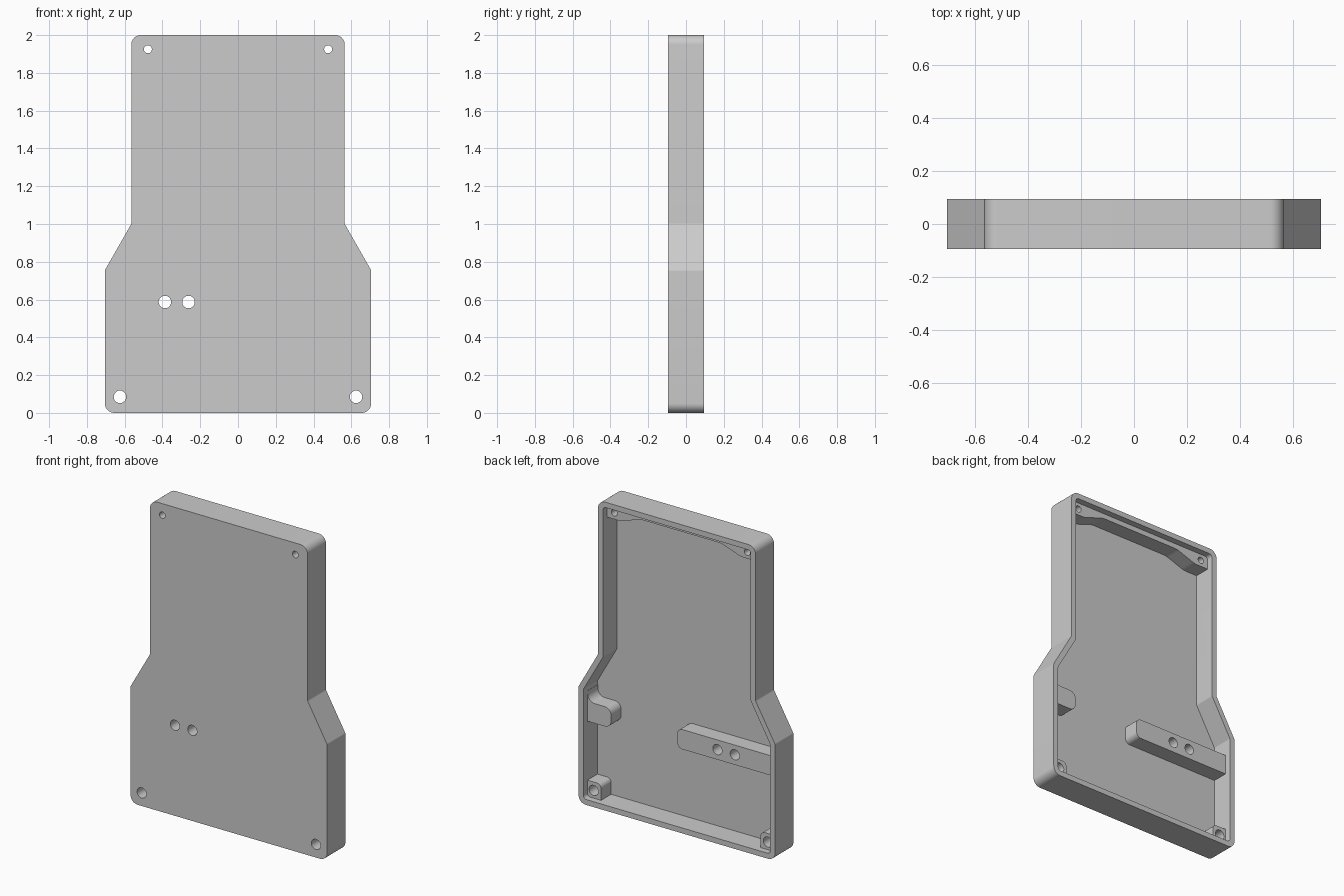
import bpy
import bmesh
import math
from mathutils import Vector

if "Cube" in bpy.data.objects:
    bpy.data.objects.remove(bpy.data.objects["Cube"], do_unlink=True)

FRONT, BACK = -0.094, 0.094      # outer faces
FLOOR, LEDGE = -0.05, 0.053      # inside floor, top of bosses and ribs
WALL = 0.035
EMBED = 0.015                    # how far fittings sink into the shell

grey = bpy.data.materials.new("plain grey")
grey.use_nodes = True
grey.diffuse_color = (0.6, 0.6, 0.6, 1)
grey.node_tree.nodes["Principled BSDF"].inputs["Base Color"].default_value = (0.6, 0.6, 0.6, 1)


def rounded(corners, steps=8):
    """Outline from (x, z, radius) corners, each rounded with an arc."""
    out = []
    for i, (x, z, r) in enumerate(corners):
        p = Vector((x, z))
        if r == 0:
            out.append(p)
            continue
        a = (Vector(corners[i - 1][:2]) - p).normalized()
        b = (Vector(corners[(i + 1) % len(corners)][:2]) - p).normalized()
        half = a.angle(b) / 2
        reach = r / math.tan(half)
        centre = p + (a + b).normalized() * (r / math.sin(half))
        start, end = p + a * reach - centre, p + b * reach - centre
        for k in range(steps + 1):
            arm = start.lerp(end, k / steps).normalized()
            out.append(centre + arm * r)
    return out


def mirrored(half):
    return half + [(-x, z, r) for x, z, r in reversed(half)]


def prism(name, outline, y0, y1):
    """Extrude an x-z outline along y."""
    bm = bmesh.new()
    face = bm.faces.new([bm.verts.new((p[0], y0, p[1])) for p in outline])
    ext = bmesh.ops.extrude_face_region(bm, geom=[face], use_keep_orig=True)["geom"]
    bmesh.ops.translate(bm, vec=(0, y1 - y0, 0),
                        verts=[v for v in ext if isinstance(v, bmesh.types.BMVert)])
    bmesh.ops.recalc_face_normals(bm, faces=bm.faces)
    mesh = bpy.data.meshes.new(name)
    bm.to_mesh(mesh)
    bm.free()
    mesh.materials.append(grey)
    obj = bpy.data.objects.new(name, mesh)
    bpy.context.collection.objects.link(obj)
    return obj


def activate(obj):
    bpy.ops.object.select_all(action="DESELECT")
    obj.select_set(True)
    bpy.context.view_layer.objects.active = obj


def cut(obj, cutter):
    activate(obj)
    mod = obj.modifiers.new("cut", "BOOLEAN")
    mod.operation, mod.solver, mod.object = "DIFFERENCE", "EXACT", cutter
    bpy.ops.object.modifier_apply(modifier=mod.name)
    bpy.data.objects.remove(cutter, do_unlink=True)


def drill(obj, x, z, r):
    ring = [(x + r * math.cos(t * math.tau / 32), z + r * math.sin(t * math.tau / 32))
            for t in range(32)]
    cut(obj, prism("hole_cutter", ring, -0.3, 0.3))


def case_outline(inset):
    low, high, r = 0.705 - inset, 0.565 - inset, 0.05 - inset * 0.8
    drop = inset * 0.27
    return rounded(mirrored([(low, inset, r), (low, 0.755 - drop, 0.02),
                             (high, 1.0 - drop, 0.02), (high, 2 - inset, r)]))


# Open-backed shell
shell = prism("case_shell", case_outline(0), FRONT, BACK)
cut(shell, prism("cavity_cutter", case_outline(WALL), FLOOR, 0.3))

# Inside fittings
base = FLOOR - EMBED
wall_x = 0.705 - WALL + EMBED
low, high = 0.522, 0.65
rib = prism("switch_rib", rounded([(-wall_x, low, 0), (0.025, low, 0.035),
                                   (0.025, high, 0.035), (-wall_x, high, 0)]), base, LEDGE)
tab = prism("side_tab", rounded([(wall_x, low, 0), (wall_x, 0.72, 0), (0.668, 0.72, 0),
                                 (0.668, high, 0.05), (0.5, high, 0.045),
                                 (0.5, low, 0.045)]), base, LEDGE)
top_x = 0.565 - WALL + EMBED
bar = prism("top_bar", rounded(mirrored([(0.29, 1.932, 0.12), (0.43, 1.883, 0.12),
                                         (top_x, 1.883, 0), (top_x, 1.98, 0)])), base, LEDGE)
bosses = {}
for side, name in ((1, "left_boss"), (-1, "right_boss")):
    z0 = WALL - EMBED
    bosses[side] = prism(name, rounded([(side * wall_x, z0, 0), (side * wall_x, 0.14, 0),
                                        (side * 0.572, 0.14, 0.03),
                                        (side * 0.572, z0, 0)]), base, LEDGE)

# Screw holes through the front and the fittings behind it
for side in (1, -1):
    for part in (shell, bar):
        drill(part, side * 0.477, 1.925, 0.021)
    for part in (shell, bosses[side]):
        drill(part, side * 0.625, 0.085, 0.033)
for x in (-0.387, -0.262):
    for part in (shell, rib):
        drill(part, x, 0.587, 0.033)

for obj in (shell, rib, tab, bar, *bosses.values()):
    activate(obj)
    bpy.ops.object.shade_smooth_by_angle(angle=math.radians(25))
